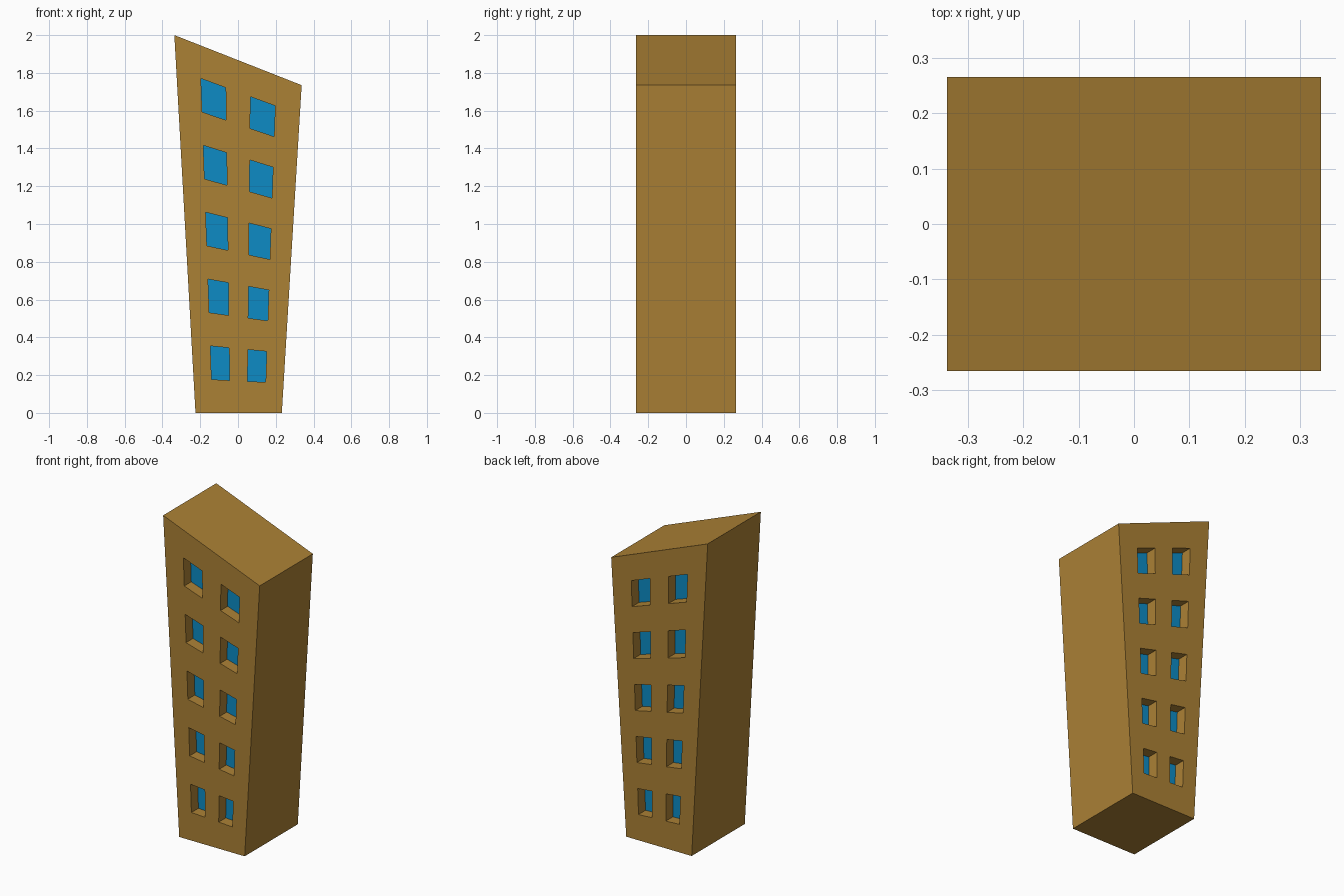
import bpy, bmesh
from mathutils import Vector

cube = bpy.data.objects.get("Cube")
if cube:
    bpy.data.objects.remove(cube, do_unlink=True)


def material(name, rgb):
    mat = bpy.data.materials.new(name)
    mat.use_nodes = True
    mat.diffuse_color = (*rgb, 1)
    mat.node_tree.nodes["Principled BSDF"].inputs["Base Color"].default_value = (*rgb, 1)
    return mat


# Tower outline in x, z: flared walls and a slanted roof
BASE_L, BASE_R = Vector((-0.225, 0)), Vector((0.232, 0))
TOP_L, TOP_R = Vector((-0.337, 2)), Vector((0.337, 1.735))
HALF_DEPTH, RECESS = 0.265, 0.07
COLS, ROWS = 5, 11


def wall_point(col, row, y):
    u, v = col / COLS, row / ROWS
    p = BASE_L.lerp(BASE_R, u).lerp(TOP_L.lerp(TOP_R, u), v)
    return (p.x, y, p.y)


bm = bmesh.new()
sides = (-1, 1)
grid = {(c, r, s): bm.verts.new(wall_point(c, r, s * HALF_DEPTH))
        for s in sides for c in range(COLS + 1) for r in range(ROWS + 1)}

# Front and back walls, where every second cell is a window
windows = {s: [] for s in sides}
for s in sides:
    for c in range(COLS):
        for r in range(ROWS):
            face = bm.faces.new([grid[c, r, s], grid[c + 1, r, s],
                                 grid[c + 1, r + 1, s], grid[c, r + 1, s]])
            if c % 2 and r % 2:
                windows[s].append(face)

# Side walls, floor and roof join the two walls around their rim
rim = [(c, 0) for c in range(COLS)] + [(COLS, r) for r in range(ROWS)]
rim += [(c, ROWS) for c in range(COLS, 0, -1)] + [(0, r) for r in range(ROWS, 0, -1)]
for a, b in zip(rim, rim[1:] + rim[:1]):
    bm.faces.new([grid[(*a, -1)], grid[(*b, -1)], grid[(*b, 1)], grid[(*a, 1)]])

# Sink the windows straight into the walls and glaze them
for s in sides:
    panes = bmesh.ops.extrude_discrete_faces(bm, faces=windows[s])["faces"]
    for pane in panes:
        pane.material_index = 1
        bmesh.ops.translate(bm, verts=pane.verts[:], vec=(0, -s * RECESS, 0))

bmesh.ops.recalc_face_normals(bm, faces=bm.faces[:])
mesh = bpy.data.meshes.new("tower_building")
bm.to_mesh(mesh)
bm.free()
mesh.materials.append(material("ochre wall", (0.41, 0.22, 0.036)))
mesh.materials.append(material("blue glass", (0.004, 0.26, 0.56)))
tower = bpy.data.objects.new("tower_building", mesh)
bpy.context.collection.objects.link(tower)
